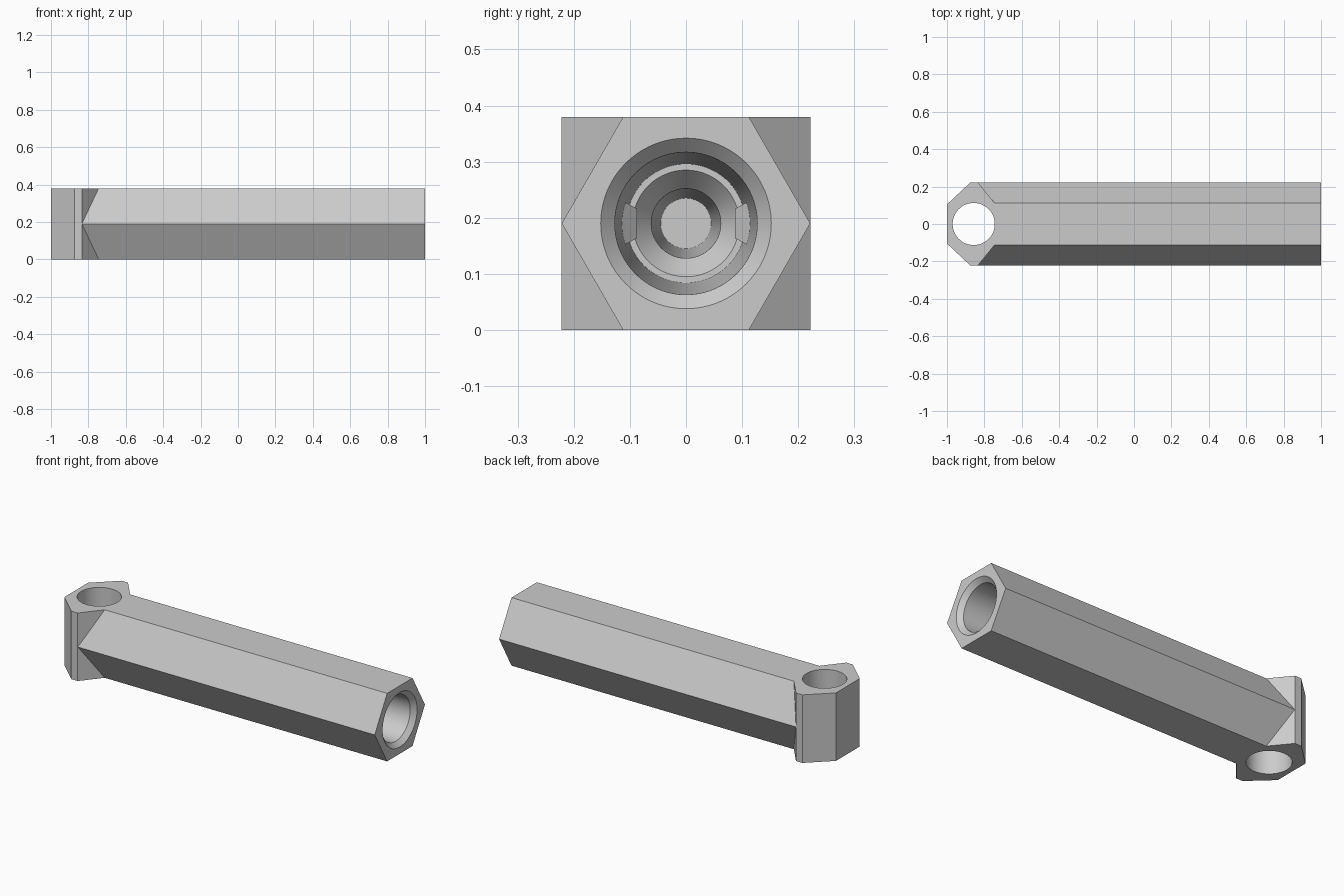
import bpy, bmesh, math
from mathutils import Vector

if "Cube" in bpy.data.objects:
    bpy.data.objects.remove(bpy.data.objects["Cube"])

ZC = 0.19
grey = bpy.data.materials.new("plain grey")
grey.diffuse_color = (0.6, 0.6, 0.6, 1)
grey.use_nodes = True
grey.node_tree.nodes["Principled BSDF"].inputs["Base Color"].default_value = grey.diffuse_color


def make(name, bm):
    bmesh.ops.recalc_face_normals(bm, faces=bm.faces)
    me = bpy.data.meshes.new(name)
    bm.to_mesh(me)
    bm.free()
    me.materials.append(grey)
    ob = bpy.data.objects.new(name, me)
    bpy.context.collection.objects.link(ob)
    return ob


def prism(name, points, offset):
    bm = bmesh.new()
    face = bm.faces.new([bm.verts.new(p) for p in points])
    res = bmesh.ops.extrude_face_region(bm, geom=[face])
    moved = [v for v in res["geom"] if isinstance(v, bmesh.types.BMVert)]
    bmesh.ops.translate(bm, verts=moved, vec=Vector(offset))
    return make(name, bm)


def lathe_x(name, profile, n=96):
    # stack of rings along x, closed at both ends
    bm = bmesh.new()
    rings = [[bm.verts.new((x, r * math.cos(2 * math.pi * i / n),
                            ZC + r * math.sin(2 * math.pi * i / n)))
              for i in range(n)] for x, r in profile]
    for a, b in zip(rings, rings[1:]):
        for i in range(n):
            j = (i + 1) % n
            bm.faces.new((a[i], a[j], b[j], b[i]))
    bm.faces.new(rings[0])
    bm.faces.new(rings[-1])
    return make(name, bm)


def boolean(target, tool, operation):
    mod = target.modifiers.new(tool.name, 'BOOLEAN')
    mod.operation = operation
    mod.solver = 'EXACT'
    mod.object = tool
    bpy.context.view_layer.objects.active = target
    bpy.ops.object.modifier_apply(modifier=mod.name)
    bpy.data.objects.remove(tool, do_unlink=True)


# hexagonal bar
hexagon = [(0.2215, ZC), (0.112, 0.38), (-0.112, 0.38),
           (-0.2215, ZC), (-0.112, 0), (0.112, 0)]
body = prism("hexagonal_handle", [(-0.85, y, z) for y, z in hexagon], (1.85, 0, 0))

# upright faceted head
half = [(-1, 0.105), (-0.875, 0.222), (-0.835, 0.222), (-0.745, 0.112), (-0.70, 0.057)]
outline = half + [(x, -y) for x, y in reversed(half)]
head = prism("head", [(x, y, 0) for x, y in outline], (0, 0, 0.38))
boolean(body, head, 'UNION')

# round hole through the head
circle = [(-0.857 + 0.1125 * math.cos(2 * math.pi * i / 96),
           0.1125 * math.sin(2 * math.pi * i / 96), -0.1) for i in range(96)]
boolean(body, prism("eye_cutter", circle, (0, 0, 0.6)), 'DIFFERENCE')

# stepped, tapering bore in the open end
bore = [(1.01, 0.162), (0.975, 0.127), (0.35, 0.106), (0.35, 0.095),
        (0.31, 0.062), (-0.3, 0.045)]
boolean(body, lathe_x("bore_cutter", bore), 'DIFFERENCE')

# small wedge catches inside the bore
for side, label in ((-1, "front"), (1, "back")):
    bm = bmesh.new()
    base = [bm.verts.new((x, side * 0.118, ZC + z)) for x, z in
            ((0.45, -0.043), (0.6, -0.043), (0.6, 0.043), (0.45, 0.043))]
    tip = [bm.verts.new((x, side * 0.087, ZC + z)) for x, z in
           ((0.47, -0.026), (0.57, -0.026), (0.57, 0.026), (0.47, 0.026))]
    bm.faces.new(base)
    bm.faces.new(tip)
    for i in range(4):
        j = (i + 1) % 4
        bm.faces.new((base[i], base[j], tip[j], tip[i]))
    make(label + "_catch", bm)

# smooth round surfaces, crisp edges
bpy.ops.object.select_all(action='DESELECT')
body.select_set(True)
bpy.context.view_layer.objects.active = body
bpy.ops.object.shade_smooth_by_angle(angle=math.radians(15))
